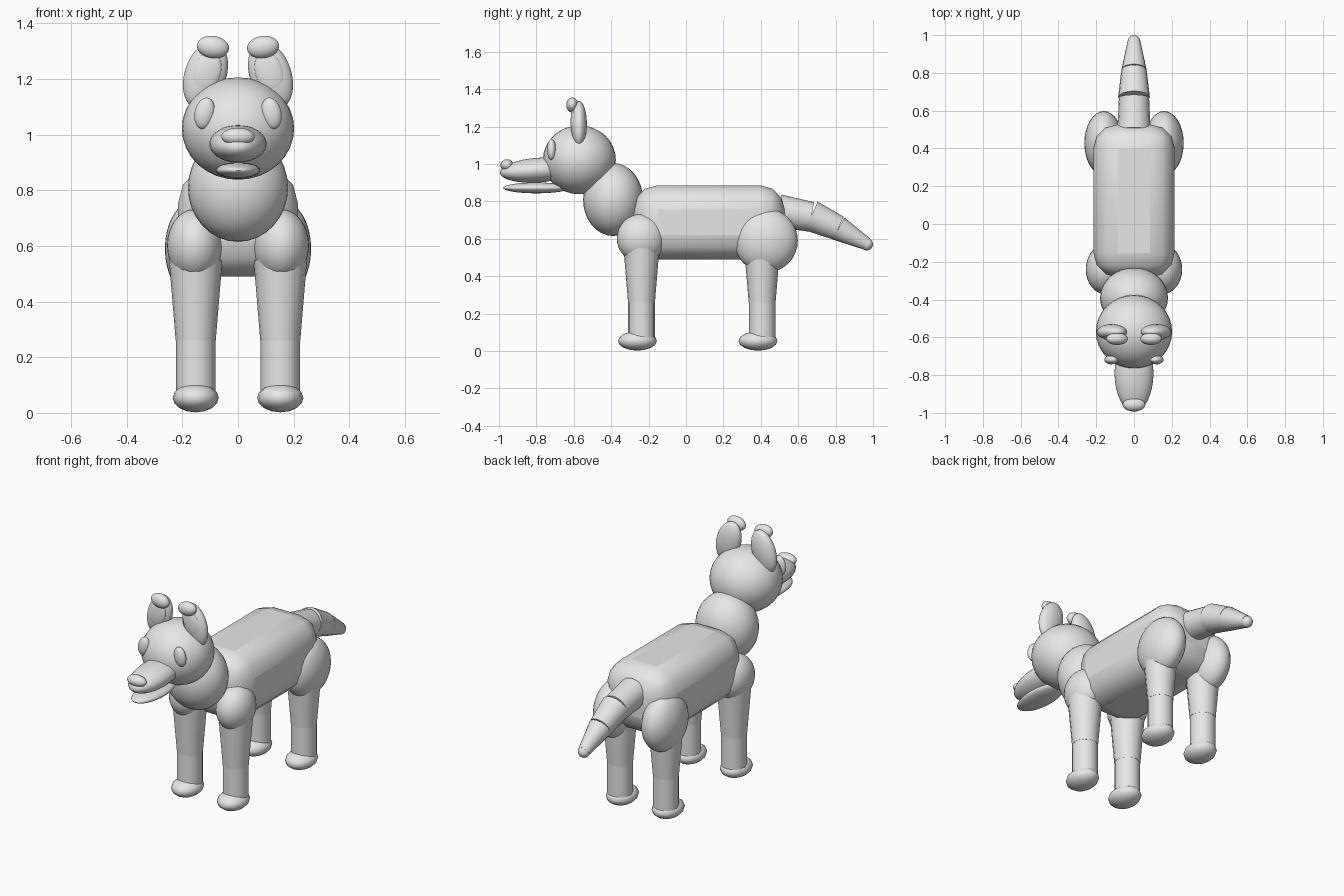
import bpy
from math import radians
from mathutils import Vector

if "Cube" in bpy.data.objects:
    bpy.data.objects.remove(bpy.data.objects["Cube"], do_unlink=True)

GREY = (0.8, 0.8, 0.8, 1.0)
grey = bpy.data.materials.new("plain grey")
grey.use_nodes = True
grey.diffuse_color = GREY
grey.node_tree.nodes["Principled BSDF"].inputs["Base Color"].default_value = GREY


def finish(name, angle=40):
    ob = bpy.context.object
    ob.name = name
    ob.data.materials.append(grey)
    bpy.ops.object.shade_smooth_by_angle(angle=radians(angle))
    return ob


def ball(name, loc, radii, tilt_x=0, tilt_y=0, segs=32, rings=16):
    """Ellipsoid with its radii along x, y and z, then tilted."""
    bpy.ops.mesh.primitive_uv_sphere_add(segments=segs, ring_count=rings, radius=1)
    ob = bpy.context.object
    for v in ob.data.vertices:
        v.co = [c * r for c, r in zip(v.co, radii)]
    ob.location = loc
    ob.rotation_euler = (radians(tilt_x), radians(tilt_y), 0)
    return finish(name, 60)


def limb(name, a, b, ra, rb, sides=16):
    """Tapered cylinder from point a to point b."""
    a, b = Vector(a), Vector(b)
    bpy.ops.mesh.primitive_cone_add(vertices=sides, radius1=ra, radius2=rb,
                                    depth=(b - a).length, location=(a + b) / 2)
    bpy.context.object.rotation_euler = (b - a).to_track_quat("Z", "Y").to_euler()
    return finish(name)


# Torso: a box with broad rounded edges
bpy.ops.mesh.primitive_cube_add(size=1, location=(0, 0.122, 0.688))
torso = bpy.context.object
for v in torso.data.vertices:
    v.co = (v.co.x * 0.43, v.co.y * 0.81, v.co.z * 0.395)
bevel = torso.modifiers.new("rounding", "BEVEL")
bevel.width = 0.13
bevel.segments = 3
finish("torso")

# Neck and head
ball("neck", (0, -0.39, 0.81), (0.18, 0.16, 0.195))
ball("head", (0, -0.57, 1.022), (0.202, 0.195, 0.184))
ball("muzzle", (0, -0.79, 0.967), (0.103, 0.205, 0.066), tilt_x=4)
ball("nose", (0, -0.957, 0.993), (0.06, 0.035, 0.032))
ball("lower_jaw", (0, -0.80, 0.872), (0.08, 0.178, 0.029))

# Paired parts
for side, s in (("left", 1), ("right", -1)):
    ball(side + "_eye", (s * 0.12, -0.719, 1.077), (0.036, 0.024, 0.057), tilt_y=-12 * s)
    ball(side + "_ear", (s * 0.117, -0.572, 1.215), (0.075, 0.042, 0.125), tilt_y=-18 * s)
    ball(side + "_inner_ear", (s * 0.112, -0.601, 1.225), (0.05, 0.016, 0.075), tilt_y=-18 * s)
    ball(side + "_ear_tip", (s * 0.09, -0.608, 1.315), (0.058, 0.032, 0.04), tilt_y=-8 * s)

    # Legs: top muscle, tapered upper leg, straight lower leg and paw
    x = s * 0.152
    ball(side + "_shoulder", (s * 0.155, -0.24, 0.602), (0.1, 0.13, 0.13))
    ball(side + "_hip", (s * 0.16, 0.428, 0.59), (0.103, 0.17, 0.171))
    for end, y in (("front", -0.238), ("rear", 0.407)):
        leg = side + "_" + end
        limb(leg + "_upper_leg", (x, y, 0.26), (x, y, 0.55), 0.072, 0.096)
        limb(leg + "_lower_leg", (x, y, 0.05), (x, y, 0.262), 0.071, 0.071)
        ball(leg + "_paw", (x, y - 0.022, 0.054), (0.083, 0.104, 0.052), segs=16, rings=8)

# Tail: three tapering sections and a rounded tip
limb("tail_base", (0, 0.495, 0.75), (0, 0.67, 0.717), 0.088, 0.08)
limb("tail_middle", (0, 0.67, 0.722), (0, 0.815, 0.657), 0.084, 0.067)
limb("tail_end", (0, 0.815, 0.655), (0, 0.968, 0.572), 0.067, 0.034)
ball("tail_tip", (0, 0.966, 0.571), (0.034, 0.034, 0.034), segs=16, rings=8)
